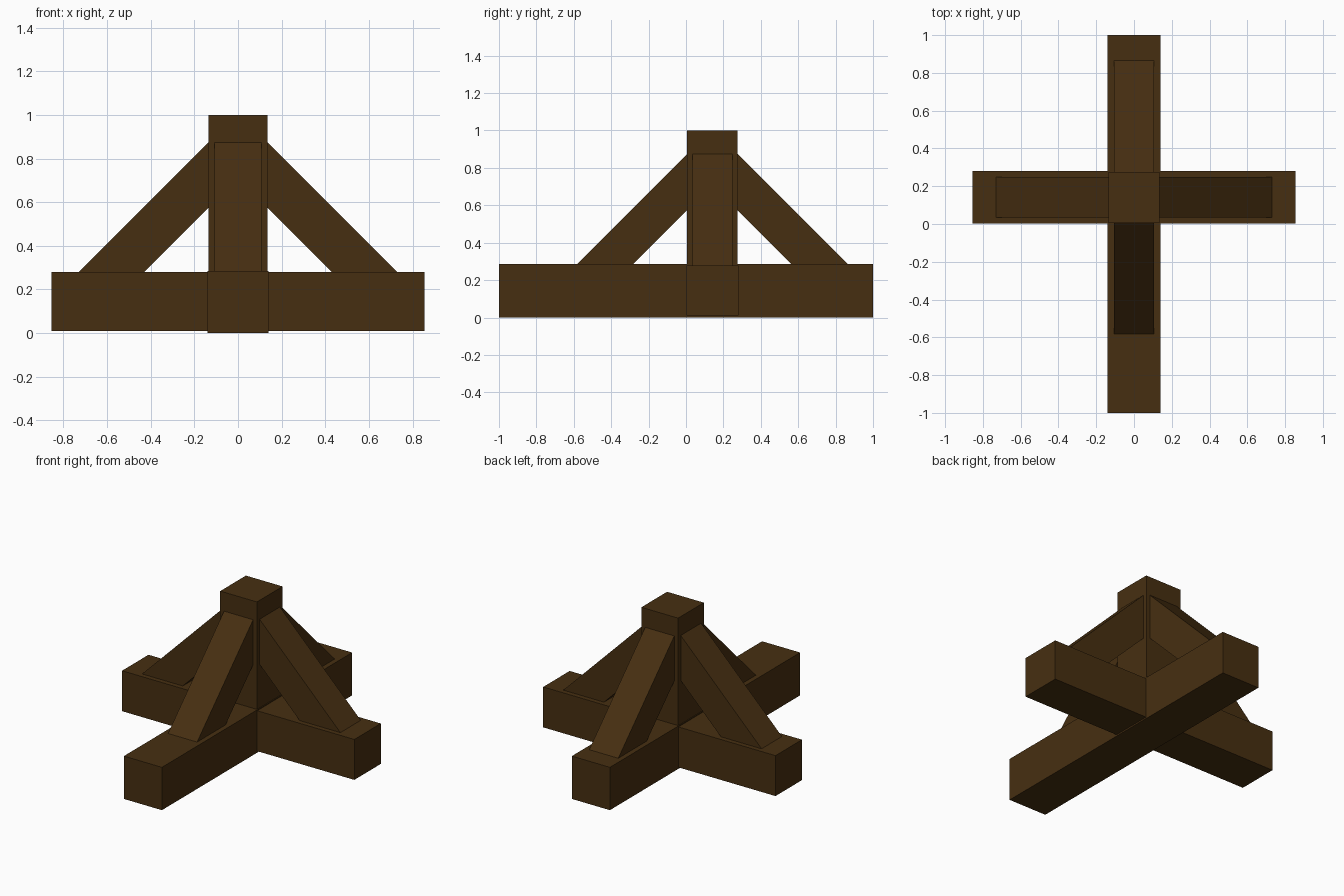
import bpy
from mathutils import Matrix, Vector

if "Cube" in bpy.data.objects:
    bpy.data.objects.remove(bpy.data.objects["Cube"])

wood = bpy.data.materials.new("dark_brown_wood")
wood.diffuse_color = (0.062, 0.028, 0.0055, 1)
wood.use_nodes = True
wood.node_tree.nodes["Principled BSDF"].inputs["Base Color"].default_value = wood.diffuse_color


def add_mesh(name, verts, faces):
    me = bpy.data.meshes.new(name)
    me.from_pydata(verts, [], faces)
    me.materials.append(wood)
    ob = bpy.data.objects.new(name, me)
    bpy.context.collection.objects.link(ob)
    return ob


def prism(name, profile, half_width, matrix):
    """Extrude an (x, z) outline along y, then place it."""
    n = len(profile)
    verts = [matrix @ Vector((x, s * half_width, z)) for s in (-1, 1) for x, z in profile]
    faces = [list(range(n)), list(range(2 * n - 1, n - 1, -1))]
    faces += [[(i + 1) % n, i, n + i, n + (i + 1) % n] for i in range(n)]
    return add_mesh(name, verts, faces)


def box(name, x, y, z):
    outline = [(x[0], z[0]), (x[1], z[0]), (x[1], z[1]), (x[0], z[1])]
    return prism(name, outline, (y[1] - y[0]) / 2,
                 Matrix.Translation((0, (y[0] + y[1]) / 2, 0)))


CY = 0.141  # post centre in y

# crossed base beams and the upright post
box("long_base_beam", (-0.14, 0.14), (-1, 1), (0, 0.285))
box("cross_base_beam", (-0.855, 0.855), (CY - 0.139, CY + 0.139), (0.01, 0.279))
box("post", (-0.135, 0.135), (CY - 0.135, CY + 0.135), (0.02, 1.0))

# four 45 degree braces, ends let slightly into post and beams
outer, inner, a, b = 1.009, 0.709, 0.13, 0.272
brace = [(a, inner - a), (inner - b, b), (outer - b, b), (a, outer - a)]
for i, side in enumerate(("right", "back", "left", "front")):
    turn = Matrix.Rotation(i * 1.5707963, 4, 'Z')
    prism(side + "_brace", brace, 0.107, Matrix.Translation((0, CY, 0)) @ turn)
